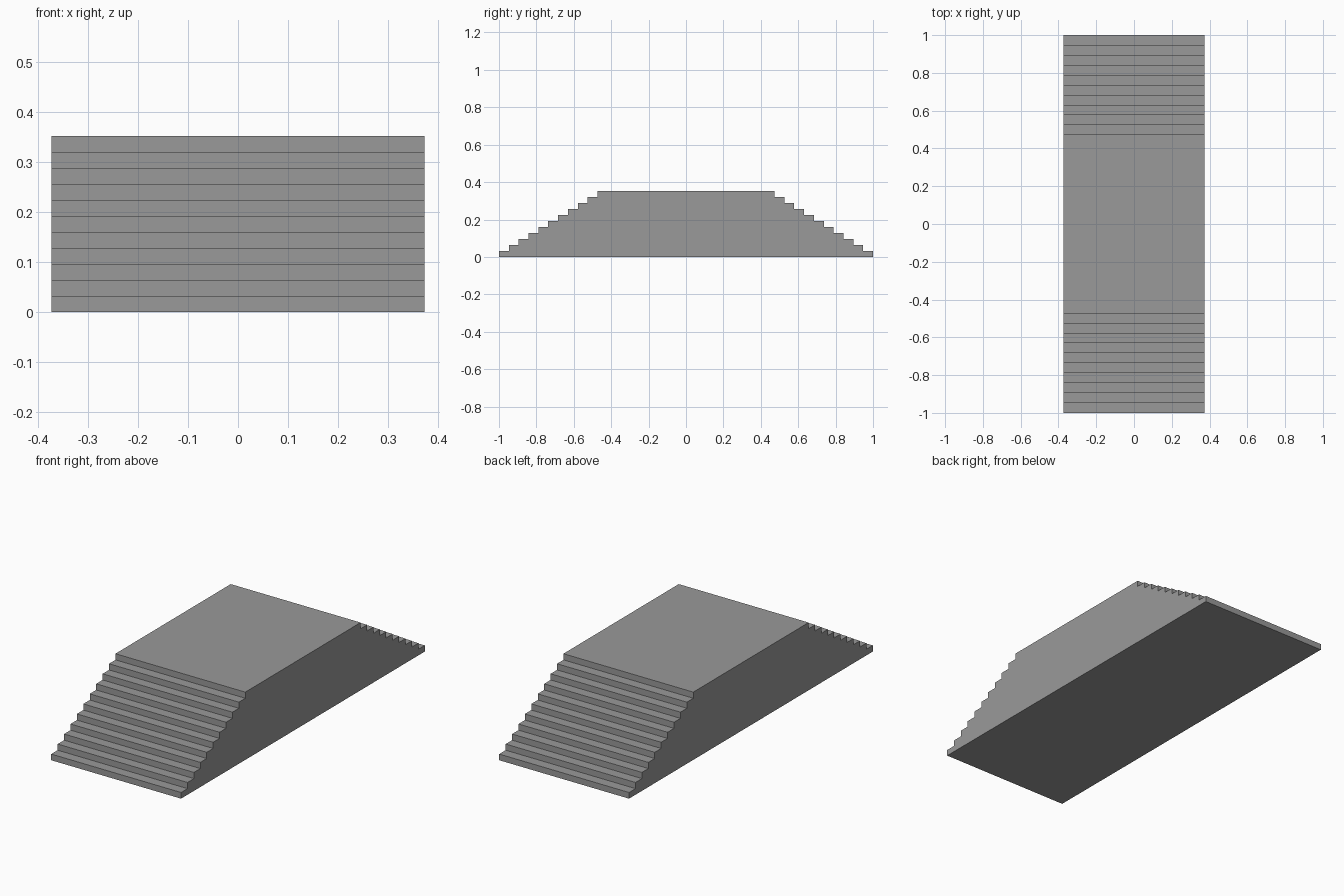
import bpy, bmesh

if "Cube" in bpy.data.objects:
    bpy.data.objects.remove(bpy.data.objects["Cube"])

STEPS = 11
RISE = 0.352 / STEPS
TREAD = 0.0527
HALF_WIDTH = 0.373

# Stepped side profile: climb the front flight, then mirror it for the back
front = []
for i in range(STEPS):
    y = -1 + i * TREAD
    front += [(y, i * RISE), (y, (i + 1) * RISE)]
profile = front + [(-y, z) for y, z in reversed(front)]

# Extrude the profile across the width
bm = bmesh.new()
side = bm.faces.new([bm.verts.new((-HALF_WIDTH, y, z)) for y, z in profile])
result = bmesh.ops.extrude_face_region(bm, geom=[side], use_keep_orig=True)
moved = [v for v in result["geom"] if isinstance(v, bmesh.types.BMVert)]
bmesh.ops.translate(bm, verts=moved, vec=(2 * HALF_WIDTH, 0, 0))
bmesh.ops.recalc_face_normals(bm, faces=bm.faces)

mesh = bpy.data.meshes.new("double_staircase")
bm.to_mesh(mesh)
bm.free()

# Dark grey stone
stone = bpy.data.materials.new("dark_grey")
stone.diffuse_color = (0.32, 0.32, 0.32, 1)
stone.use_nodes = True
stone.node_tree.nodes["Principled BSDF"].inputs["Base Color"].default_value = stone.diffuse_color
mesh.materials.append(stone)
bpy.context.collection.objects.link(bpy.data.objects.new("double_staircase", mesh))
